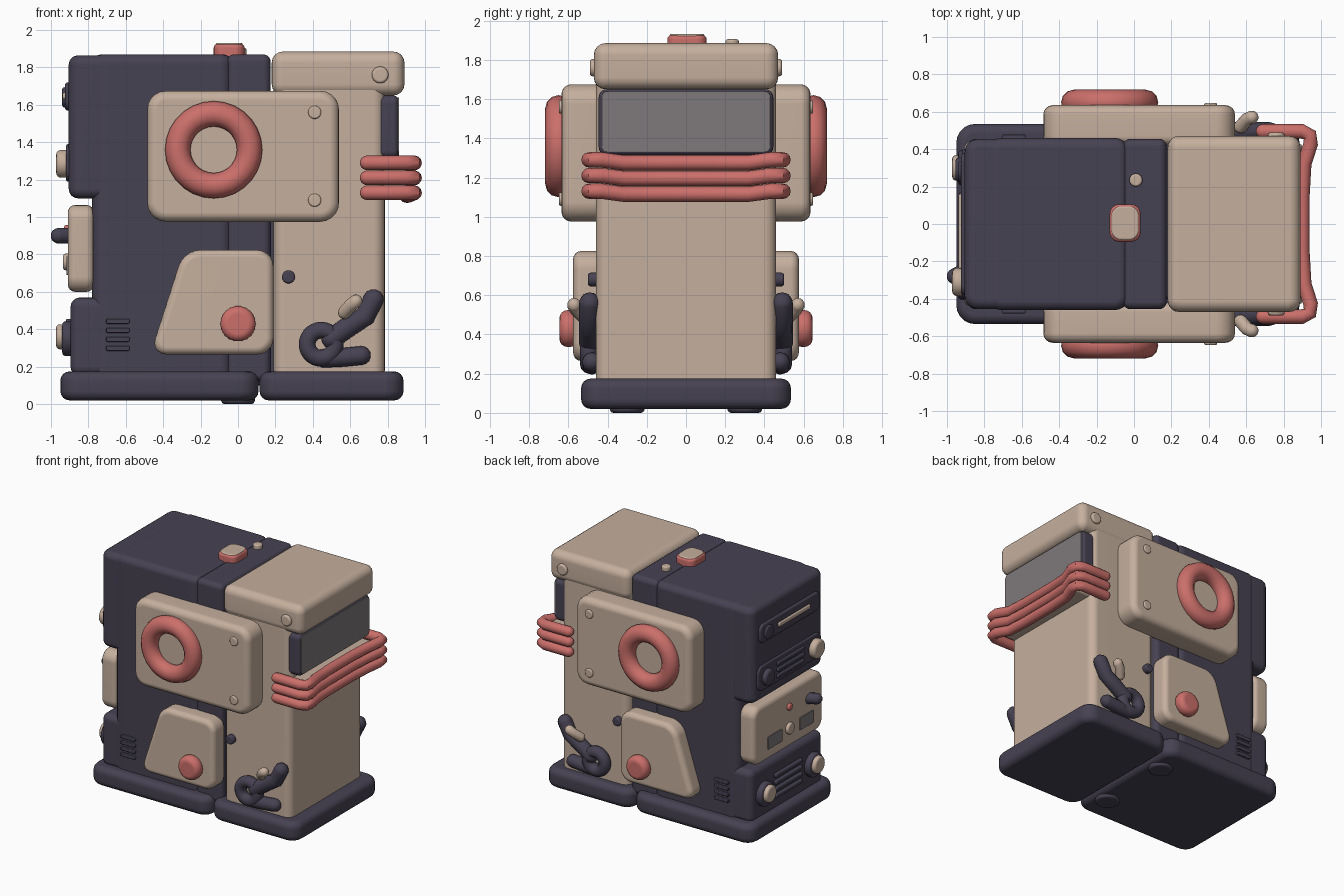
import bpy, bmesh, math
from mathutils import Vector

if "Cube" in bpy.data.objects:
    bpy.data.objects.remove(bpy.data.objects["Cube"])


def material(name, rgb):
    m = bpy.data.materials.new(name)
    m.diffuse_color = (*rgb, 1)
    m.use_nodes = True
    m.node_tree.nodes["Principled BSDF"].inputs["Base Color"].default_value = m.diffuse_color
    return m


DARK = material("dark_plum", (0.062, 0.054, 0.085))
CREAM = material("cream", (0.56, 0.43, 0.34))
RED = material("coral_red", (0.60, 0.16, 0.145))
GREY = material("screen_grey", (0.21, 0.19, 0.195))


def finish(name, mesh, mat):
    ob = bpy.data.objects.new(name, mesh)
    bpy.context.collection.objects.link(ob)
    mesh.materials.append(mat)
    bpy.ops.object.select_all(action='DESELECT')
    ob.select_set(True)
    bpy.context.view_layer.objects.active = ob
    bpy.ops.object.shade_smooth_by_angle(angle=math.radians(40))
    ob.modifiers.new("weighted", 'WEIGHTED_NORMAL').keep_sharp = True
    return ob


def place(axis, u, v, w):
    """Put profile point (u, v) at depth w along the given axis."""
    return {'x': (w, u, v), 'y': (u, w, v), 'z': (u, v, w)}[axis]


def prism(name, mat, axis, pts, lo, hi, corner=0.0, rim=0.0):
    """Extruded outline with rounded corners and a rounded rim."""
    bm = bmesh.new()
    k = 'xyz'.index(axis)
    lo, hi = min(lo, hi), max(lo, hi)
    rings = [[bm.verts.new(place(axis, u, v, w)) for u, v in pts] for w in (lo, hi)]
    bm.faces.new(rings[0])
    bm.faces.new(rings[1])
    n = len(pts)
    for i in range(n):
        j = (i + 1) % n
        bm.faces.new((rings[0][i], rings[0][j], rings[1][j], rings[1][i]))
    bmesh.ops.recalc_face_normals(bm, faces=bm.faces)
    if corner:
        edges = [e for e in bm.edges if abs(e.verts[0].co[k] - e.verts[1].co[k]) > 1e-5]
        bmesh.ops.bevel(bm, geom=edges, offset=corner, segments=5, profile=0.5, affect='EDGES')
    if rim:
        bm.normal_update()
        edges = [e for e in bm.edges if abs(e.verts[0].co[k] - e.verts[1].co[k]) < 1e-5]
        bmesh.ops.bevel(bm, geom=edges, offset=rim, segments=4, profile=0.5, affect='EDGES')
    bmesh.ops.recalc_face_normals(bm, faces=bm.faces)
    me = bpy.data.meshes.new(name)
    bm.to_mesh(me)
    bm.free()
    return finish(name, me, mat)


def box(name, mat, axis, u0, u1, v0, v1, lo, hi, corner=0.06, rim=0.04):
    return prism(name, mat, axis, [(u0, v0), (u1, v0), (u1, v1), (u0, v1)], lo, hi, corner, rim)


def knob(name, mat, axis, u, v, r, lo, hi, rim=0.012):
    pts = [(u + r * math.cos(a * math.tau / 18), v + r * math.sin(a * math.tau / 18)) for a in range(18)]
    return prism(name, mat, axis, pts, lo, hi, 0, rim)


def tube(name, mat, pts, r):
    """Round rod through the points, with ball ends."""
    bm = bmesh.new()
    pts = [Vector(p) for p in pts]
    rings = []
    for i, p in enumerate(pts):
        d = (pts[min(i + 1, len(pts) - 1)] - pts[max(i - 1, 0)]).normalized()
        side = d.cross(Vector((0, 0, 1)) if abs(d.z) < 0.9 else Vector((0, 1, 0))).normalized()
        up = side.cross(d)
        steps = [(0, 1)]
        if i == 0:
            steps = [(-math.cos(t), math.sin(t)) for t in (0.25, 0.75, 1.2)] + steps
        elif i == len(pts) - 1:
            steps += [(math.cos(t), math.sin(t)) for t in (1.2, 0.75, 0.25)]
        for along, s in steps:
            rings.append([bm.verts.new(p + d * along * r + r * s * (
                side * math.cos(a * math.tau / 12) + up * math.sin(a * math.tau / 12))) for a in range(12)])
    for a, b in zip(rings, rings[1:]):
        for i in range(12):
            j = (i + 1) % 12
            bm.faces.new((a[i], a[j], b[j], b[i]))
    bm.faces.new(rings[0])
    bm.faces.new(rings[-1])
    bmesh.ops.recalc_face_normals(bm, faces=bm.faces)
    me = bpy.data.meshes.new(name)
    bm.to_mesh(me)
    bm.free()
    return finish(name, me, mat)


def ring(name, mat, centre, major, minor, squash=1.0):
    """Torus facing along y."""
    bpy.ops.mesh.primitive_torus_add(major_radius=major, minor_radius=minor,
                                     major_segments=28, minor_segments=12)
    ob = bpy.context.object
    ob.name = name
    ob.location = centre
    ob.rotation_euler.x = math.pi / 2
    ob.scale.z = squash
    ob.data.materials.append(mat)
    bpy.ops.object.shade_smooth()


# Split base with two low feet
box("base_rear", DARK, 'z', -0.95, 0.11, -0.535, 0.535, 0.02, 0.175, 0.1, 0.05)
box("base_front", DARK, 'z', 0.115, 0.885, -0.535, 0.535, 0.02, 0.175, 0.1, 0.05)
for y in (-0.3, 0.3):
    knob("base_foot", DARK, 'z', 0, y, 0.09, 0.0, 0.05, 0.02)

# Dark cabinet
box("cabinet_core", DARK, 'z', -0.1, 0.4, -0.4, 0.4, 0.1, 1.6, 0.03, 0.02)
box("cabinet_main", DARK, 'z', -0.78, -0.03, -0.46, 0.46, 0.12, 1.87, 0.07, 0.05)
box("cabinet_strap", DARK, 'z', -0.06, 0.175, -0.455, 0.455, 0.12, 1.87, 0.04, 0.04)
box("rear_upper_block", DARK, 'z', -0.905, -0.66, -0.455, 0.455, 1.10, 1.865, 0.07, 0.05)
box("rear_lower_block", DARK, 'z', -0.895, -0.68, -0.455, 0.455, 0.15, 0.57, 0.05, 0.05)
box("rear_cream_panel", CREAM, 'x', -0.44, 0.44, 0.60, 1.065, -0.91, -0.77, 0.08, 0.04)

# Cream column with overhanging cap
box("column", CREAM, 'z', 0.19, 0.785, -0.46, 0.46, 0.15, 1.80, 0.06, 0.03)
box("column_cap", CREAM, 'z', 0.18, 0.89, -0.47, 0.47, 1.65, 1.885, 0.06, 0.06)

# Window in a dark frame
box("window_frame", DARK, 'x', -0.445, 0.445, 1.315, 1.65, 0.74, 0.856, 0.04, 0.025)
box("window_pane", GREY, 'x', -0.43, 0.43, 1.33, 1.64, 0.852, 0.861, 0.03, 0.002)

# Bumper bands wrapped round the front
box("bumper_shelf", CREAM, 'x', -0.43, 0.43, 1.12, 1.29, 0.74, 0.90, 0.02, 0.02)
half = [(0.69, 0.495), (0.80, 0.495), (0.90, 0.495), (0.94, 0.475), (0.945, 0.43), (0.91, 0.32), (0.90, 0.15)]
path = half + [(x, -y) for x, y in reversed(half)]
for z in (1.115, 1.195, 1.275):
    tube("bumper_band", RED, [(x, y, z + (0.015 if abs(y) > 0.4 else 0)) for x, y in path], 0.039)

# Parts repeated on both sides
for s in (-1, 1):
    box("side_panel", CREAM, 'y', -0.485, 0.54, 0.975, 1.675, s * 0.42, s * 0.635, 0.1, 0.05)
    ring("side_ring", RED, (-0.13, s * 0.65, 1.36), 0.192, 0.068)
    for z in (1.56, 1.09):
        knob("panel_bolt", CREAM, 'y', 0.41, z, 0.035, s * 0.62, s * 0.648, 0.01)
    prism("side_hatch", CREAM, 'y', [(-0.47, 0.265), (0.19, 0.265), (0.19, 0.825), (-0.29, 0.825)],
          s * 0.42, s * 0.575, 0.09, 0.04)
    knob("hatch_button", RED, 'y', 0.0, 0.43, 0.095, s * 0.55, s * 0.645, 0.04)
    knob("small_stud", DARK, 'y', 0.27, 0.68, 0.035, s * 0.44, s * 0.50)
    knob("cap_stud", CREAM, 'y', 0.76, 1.76, 0.045, s * 0.44, s * 0.49, 0.015)
    for i in range(4):
        box("side_grille", DARK, 'y', -0.705, -0.58, 0.285 + 0.048 * i, 0.312 + 0.048 * i,
            s * 0.44, s * 0.478, 0.008, 0.006)
    # Lever: holed hub, raised arm with grip, low foot
    ring("lever_hub", DARK, (0.445, s * 0.495, 0.32), 0.075, 0.045)
    tube("lever_arm", DARK, [(0.50, s * 0.49, 0.35), (0.60, s * 0.49, 0.42), (0.68, s * 0.49, 0.47),
                             (0.725, s * 0.49, 0.56)], 0.055)
    tube("lever_foot", DARK, [(0.46, s * 0.48, 0.245), (0.56, s * 0.48, 0.25), (0.66, s * 0.48, 0.26)], 0.05)
    tube("lever_grip", CREAM, [(0.57, s * 0.52, 0.49), (0.605, s * 0.56, 0.53), (0.63, s * 0.57, 0.55)], 0.036)

# Top button and peg
box("top_button", RED, 'z', -0.13, 0.035, -0.095, 0.105, 1.84, 1.925, 0.05, 0.02)
box("top_button_cap", CREAM, 'z', -0.12, 0.025, -0.085, 0.095, 1.90, 1.931, 0.05, 0.01)
knob("top_peg", CREAM, 'z', 0.01, 0.235, 0.035, 1.84, 1.905)

# Rear upper block: slot row, then knob row
box("slot_bezel", DARK, 'x', -0.38, 0.38, 1.57, 1.72, -0.925, -0.88, 0.05, 0.015)
box("slot_bar", CREAM, 'x', -0.24, 0.16, 1.63, 1.665, -0.938, -0.91, 0.012, 0.008)
knob("slot_dial", DARK, 'x', 0.28, 1.64, 0.055, -0.94, -0.9)
box("dial_bezel", DARK, 'x', -0.40, 0.40, 1.19, 1.39, -0.92, -0.88, 0.06, 0.012)
knob("dial_cream", CREAM, 'x', -0.31, 1.285, 0.075, -0.972, -0.9, 0.025)
knob("dial_dark", DARK, 'x', 0.29, 1.285, 0.065, -0.955, -0.9, 0.02)
for i in range(3):
    box("upper_slat", DARK, 'x', -0.17, 0.17, 1.225 + 0.05 * i, 1.255 + 0.05 * i, -0.935, -0.9, 0.01, 0.008)

# Rear cream panel controls
tube("rear_handle", DARK, [(-0.90, -0.25, 0.9), (-0.94, -0.27, 0.9), (-0.96, -0.28, 0.9)], 0.042)
knob("rear_light", RED, 'x', 0.0, 0.93, 0.028, -0.93, -0.9)
knob("rear_stud", CREAM, 'x', 0.0, 0.76, 0.045, -0.935, -0.9)
for y in (-0.22, 0.18):
    box("rear_plate", GREY, 'x', y - 0.09, y + 0.09, 0.69, 0.79, -0.917, -0.909, 0.01, 0.002)

# Rear lower block: two knobs and slats
for y in (-0.31, 0.30):
    knob("lower_dial_base", DARK, 'x', y, 0.35, 0.095, -0.94, -0.87, 0.02)
    knob("lower_dial", CREAM, 'x', y, 0.36, 0.068, -0.972, -0.92, 0.02)
for i in range(4):
    box("lower_slat", DARK, 'x', -0.17, 0.17, 0.26 + 0.055 * i, 0.29 + 0.055 * i, -0.92, -0.88, 0.01, 0.008)
